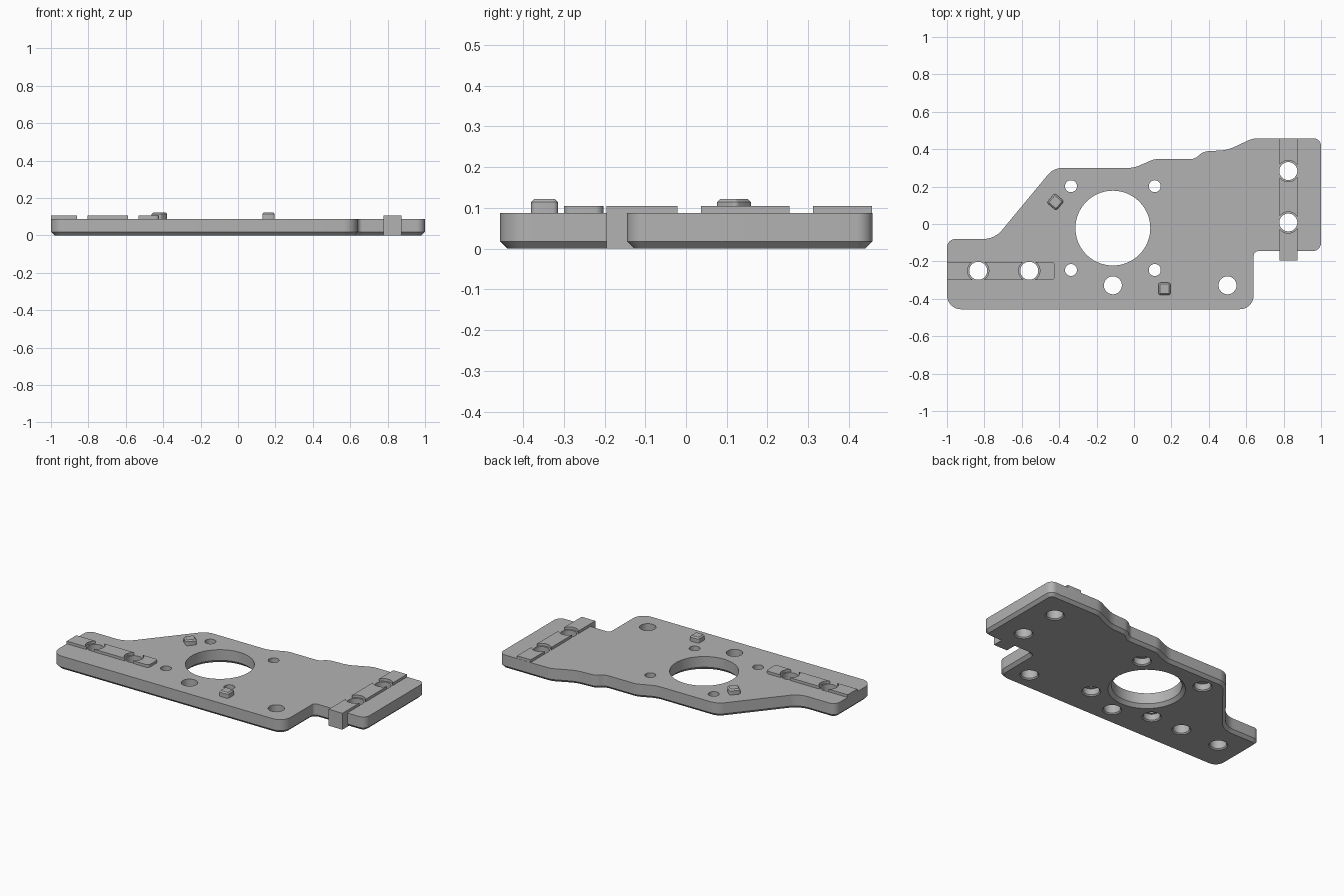
import bpy, bmesh, math
from mathutils import Vector

if "Cube" in bpy.data.objects:
    bpy.data.objects.remove(bpy.data.objects["Cube"])

TOP, RAIL_TOP, CHAMFER = 0.088, 0.105, 0.018

grey = bpy.data.materials.new("plain grey")
grey.use_nodes = True
grey.diffuse_color = (0.45, 0.45, 0.45, 1)
grey.node_tree.nodes["Principled BSDF"].inputs["Base Color"].default_value = grey.diffuse_color


def fillet(corners, steps=8):
    """Round each (x, y, radius) corner of a closed outline."""
    out = []
    for i, (x, y, r) in enumerate(corners):
        p = Vector((x, y))
        a = (Vector(corners[i - 1][:2]) - p).normalized()
        b = (Vector(corners[(i + 1) % len(corners)][:2]) - p).normalized()
        if r == 0:
            out.append(p)
            continue
        half = a.angle(b) / 2
        centre = p + (a + b).normalized() * r / math.sin(half)
        start = p + a * r / math.tan(half) - centre
        sweep = (p + b * r / math.tan(half) - centre).angle_signed(start)
        for k in range(steps + 1):
            t = sweep * k / steps
            c, s = math.cos(t), math.sin(t)
            out.append(centre + Vector((c * start.x - s * start.y, s * start.x + c * start.y)))
    return out


def inset(points, d):
    """Move a counter-clockwise outline inward by d."""
    out = []
    for i, p in enumerate(points):
        e1 = (p - points[i - 1]).normalized()
        e2 = (points[(i + 1) % len(points)] - p).normalized()
        n = Vector((-e1.y - e2.y, e1.x + e2.x)).normalized()
        out.append(p + n * d / max(0.5, n.dot(Vector((-e1.y, e1.x)))))
    return out


def loft(name, rings):
    """Solid through a stack of (outline, z) rings."""
    bm = bmesh.new()
    loops = [[bm.verts.new((p.x, p.y, z)) for p in pts] for pts, z in rings]
    bm.faces.new(loops[0][::-1])
    bm.faces.new(loops[-1])
    n = len(loops[0])
    for low, high in zip(loops, loops[1:]):
        for i in range(n):
            j = (i + 1) % n
            bm.faces.new((low[i], low[j], high[j], high[i]))
    bmesh.ops.recalc_face_normals(bm, faces=bm.faces)
    mesh = bpy.data.meshes.new(name)
    bm.to_mesh(mesh)
    bm.free()
    mesh.materials.append(grey)
    obj = bpy.data.objects.new(name, mesh)
    bpy.context.collection.objects.link(obj)
    return obj


def circle(x, y, r, n=40):
    return [Vector((x + r * math.cos(2 * math.pi * k / n), y + r * math.sin(2 * math.pi * k / n)))
            for k in range(n)]


def cutter(x, y, profile, n=40):
    obj = loft("hole_cutter", [(circle(x, y, r, n), z) for r, z in profile])
    obj.hide_render = True
    return obj


def cut(obj, cutters):
    for c in cutters:
        mod = obj.modifiers.new("cut", 'BOOLEAN')
        mod.operation, mod.solver, mod.object = 'DIFFERENCE', 'EXACT', c
    bpy.context.view_layer.objects.active = obj
    for mod in list(obj.modifiers):
        bpy.ops.object.modifier_apply(modifier=mod.name)
    for c in cutters:
        bpy.data.objects.remove(c)


def smooth(obj):
    bpy.ops.object.select_all(action='DESELECT')
    obj.select_set(True)
    bpy.context.view_layer.objects.active = obj
    bpy.ops.object.shade_smooth_by_angle(angle=math.radians(30))


# Base plate with a wavy back edge and chamfered underside
outline = fillet([
    (-1, -0.456, 0.075), (0.64, -0.456, 0.075), (0.64, -0.145, 0.025), (1, -0.145, 0.045),
    (1, 0.458, 0.04), (0.635, 0.458, 0.12), (0.5, 0.395, 0.2), (0.37, 0.388, 0.08),
    (0.325, 0.348, 0.05), (0.11, 0.348, 0.12), (0.0, 0.3, 0.15), (-0.43, 0.3, 0.1),
    (-0.745, -0.08, 0.13), (-1, -0.08, 0.045)])
plate = loft("base_plate", [(inset(outline, CHAMFER), 0), (outline, CHAMFER), (outline, TOP)])

# Central opening, plain holes and counterbored screw holes
opening = cutter(-0.113, -0.022, [(0.23, -0.01), (0.2, 0.02), (0.2, 0.2)], 80)
rail_holes = [(-0.833, -0.25), (-0.56, -0.25), (0.825, 0.283), (0.825, 0.008)]
plain = [cutter(x, y, [(0.06, -0.005), (0.048, 0.007), (0.048, 0.2)])
         for x, y in rail_holes + [(-0.113, -0.328), (0.5, -0.328)]]
screws = [cutter(x, y, [(0.06, -0.005), (0.048, 0.007), (0.048, 0.045), (0.032, 0.0451), (0.032, 0.2)])
          for x in (-0.337, 0.111) for y in (-0.246, 0.202)]
cut(plate, [opening] + plain + screws)
smooth(plate)

# Raised rails, relieved around their holes
left, right = -0.3, -0.203
side_rail = fillet([(-1, left, 0), (-0.422, left, 0.02), (-0.422, right, 0.02), (-1, right, 0)])
end_rail = fillet([(0.777, -0.195, 0), (0.874, -0.195, 0), (0.874, 0.457, 0), (0.777, 0.457, 0)])
for name, pts, holes in (("side_rail", side_rail, rail_holes[:2]), ("end_rail", end_rail, rail_holes[2:])):
    rail = loft(name, [(pts, TOP - 0.002), (pts, RAIL_TOP)])
    cut(rail, [cutter(x, y, [(0.057, 0), (0.057, 0.2)]) for x, y in holes])
    smooth(rail)

# Full-height tongue where the end rail overhangs the plate
tongue = fillet([(0.777, -0.195, 0), (0.874, -0.195, 0), (0.874, -0.12, 0), (0.777, -0.12, 0)])
loft("rail_tongue", [(tongue, 0), (tongue, RAIL_TOP - 0.001)])

# Two small locating pegs
for name, x, y, turn in (("front_peg", 0.163, -0.347, 0), ("back_peg", -0.42, 0.118, math.radians(50))):
    h = 0.033
    pts = fillet([(-h, -h, 0.012), (h, -h, 0.012), (h, h, 0.012), (-h, h, 0.012)], 4)
    peg = loft(name, [(pts, TOP - 0.005), (pts, 0.114), (inset(pts, 0.008), 0.122)])
    peg.location = (x, y, 0)
    peg.rotation_euler.z = turn
    smooth(peg)
